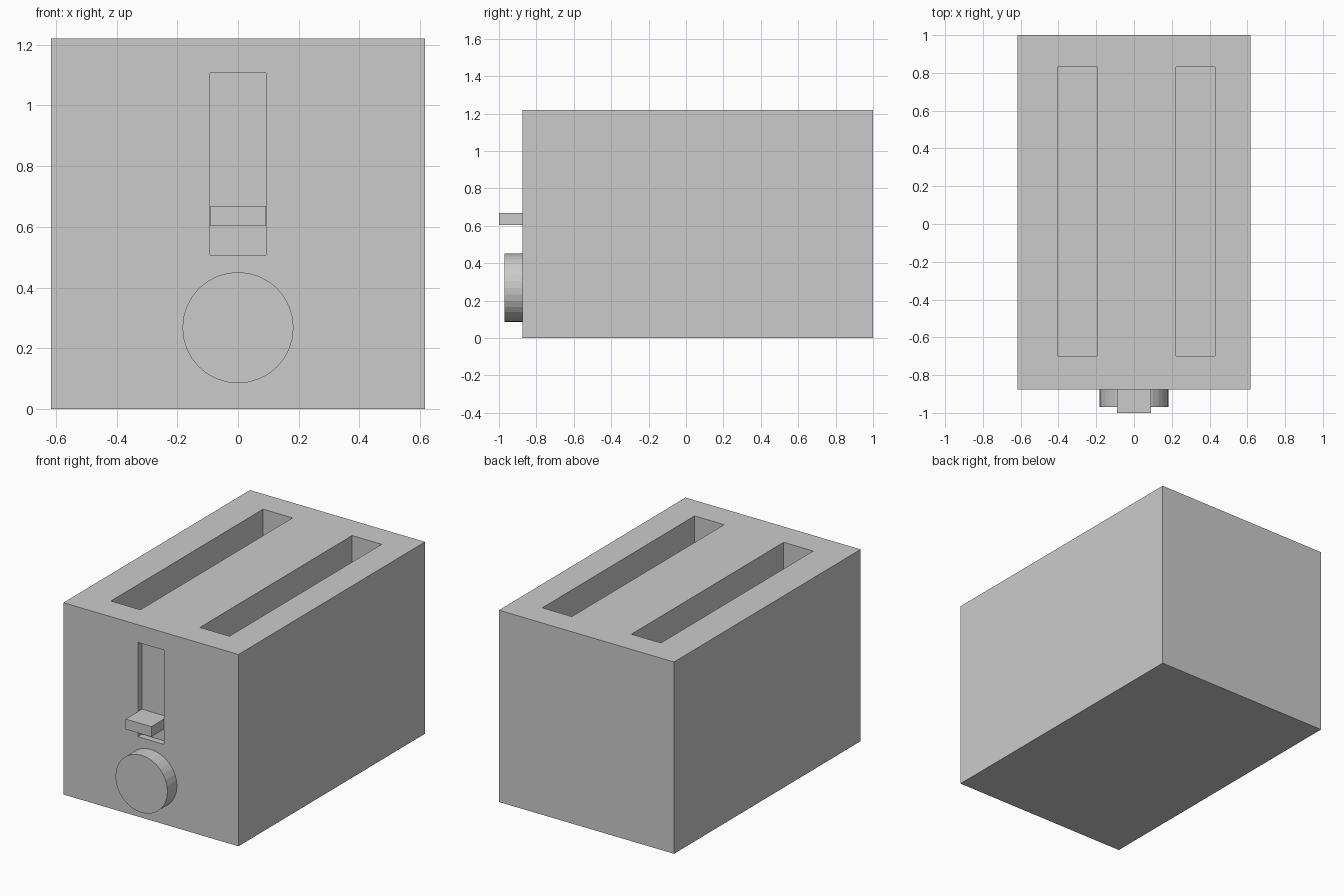
import bpy
import bmesh
from math import pi
from mathutils import Matrix, Vector

if "Cube" in bpy.data.objects:
    bpy.data.objects.remove(bpy.data.objects["Cube"])

grey = bpy.data.materials.new("light_grey")
grey.diffuse_color = (0.6, 0.6, 0.6, 1)
grey.use_nodes = True
grey.node_tree.nodes["Principled BSDF"].inputs["Base Color"].default_value = grey.diffuse_color


def add_object(name, bm):
    mesh = bpy.data.meshes.new(name)
    bm.to_mesh(mesh)
    bm.free()
    mesh.materials.append(grey)
    obj = bpy.data.objects.new(name, mesh)
    bpy.context.collection.objects.link(obj)
    return obj


def box(name, low, high):
    low, high = Vector(low), Vector(high)
    bm = bmesh.new()
    bmesh.ops.create_cube(bm, size=1)
    bmesh.ops.scale(bm, vec=high - low, verts=bm.verts)
    bmesh.ops.translate(bm, vec=(low + high) / 2, verts=bm.verts)
    return add_object(name, bm)


def cut(target, cutter):
    cutter.hide_render = True
    cutter.display_type = 'WIRE'
    mod = target.modifiers.new(cutter.name, 'BOOLEAN')
    mod.operation = 'DIFFERENCE'
    mod.solver = 'EXACT'
    mod.object = cutter


# Toaster housing
body = box("body", (-0.616, -0.875, 0), (0.616, 1.0, 1.22))

# Two bread slots in the top
for side, x in (("left", -0.405), ("right", 0.222)):
    cut(body, box(side + "_slot_cutter", (x, -0.70, 0.2), (x + 0.208, 0.83, 1.4)))

# Shallow lever track in the front
cut(body, box("track_cutter", (-0.092, -1.1, 0.508), (0.092, -0.835, 1.107)))

# Push-down lever, reaching the back of the track
box("lever", (-0.091, -1.0, 0.603), (0.090, -0.835, 0.668))

# Round browning knob
bm = bmesh.new()
bmesh.ops.create_cone(
    bm, cap_ends=True, segments=32, radius1=0.183, radius2=0.183, depth=0.095,
    matrix=Matrix.Translation((0, -0.9225, 0.268)) @ Matrix.Rotation(pi / 2, 4, 'X'))
add_object("knob", bm)
